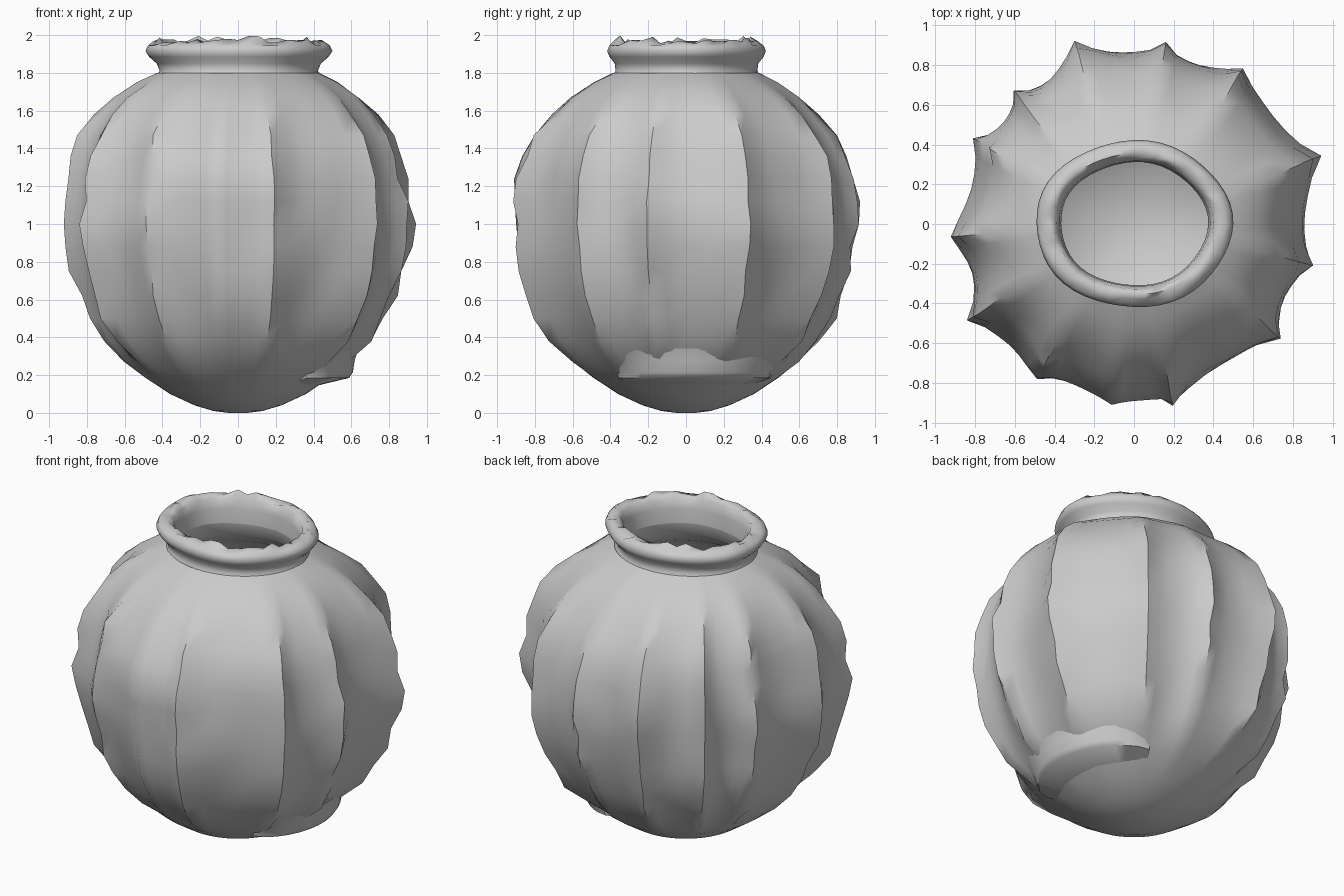
import bpy, bmesh, math, random
from mathutils import noise, Vector

if "Cube" in bpy.data.objects:
    bpy.data.objects.remove(bpy.data.objects["Cube"])

random.seed(4)
clay = bpy.data.materials.new("grey clay")
clay.diffuse_color = (0.6, 0.6, 0.6, 1)
clay.use_nodes = True
clay.node_tree.nodes["Principled BSDF"].inputs["Base Color"].default_value = clay.diffuse_color

# rib direction in degrees, crest size factor, depth of the hollow after it
RIBS = [(-176, .99, .09), (-150, 1.01, .085), (-122, .985, .05), (-97, 1.0, .03), (-78, 1.0, .1),
        (-38, 1.0, .085), (-13, .97, .09), (20, 1.03, .095), (55, 1.02, .085), (80, .97, .08),
        (108, 1.03, .085), (132, .96, .08), (152, .97, .09)]
# height, outer radius of the belly
BELLY = [(.01, .13), (.04, .23), (.1, .36), (.19, .5), (.27, .61), (.38, .73), (.5, .805),
         (.62, .862), (.75, .9), (.88, .925), (1.0, .935), (1.12, .93), (1.24, .915),
         (1.36, .885), (1.47, .84), (1.58, .76), (1.67, .665), (1.75, .54), (1.8, .43)]
SEG = 6


def loft(name, rings, cap_start=False, cap_end=False, sharp=50):
    """Skin a list of closed rings into one smooth object."""
    bm = bmesh.new()
    vs = [[bm.verts.new(p) for p in r] for r in rings]
    n = len(vs[0])
    for a, b in zip(vs, vs[1:]):
        for i in range(n):
            j = (i + 1) % n
            bm.faces.new((a[i], a[j], b[j], b[i]))
    if cap_start:
        bm.faces.new(vs[0][::-1])
    if cap_end:
        bm.faces.new(vs[-1])
    if cap_start:
        bmesh.ops.recalc_face_normals(bm, faces=bm.faces)
    me = bpy.data.meshes.new(name)
    bm.to_mesh(me)
    bm.free()
    me.materials.append(clay)
    ob = bpy.data.objects.new(name, me)
    bpy.context.collection.objects.link(ob)
    bpy.ops.object.select_all(action='DESELECT')
    ob.select_set(True)
    bpy.context.view_layer.objects.active = ob
    bpy.ops.object.shade_smooth_by_angle(angle=math.radians(sharp))
    return ob


def belly_ring(z, r):
    """Scalloped ring: sharp crests at the ribs, hollows between them."""
    strength = max(0, min(1, (z - .15) / .25, (1.8 - z) / .25))
    squash = 1 - .1 * max(0, (z - 1.4) / .4)       # oval towards the neck
    ring = []
    for k, (a0, f0, depth) in enumerate(RIBS):
        a1, f1, _ = RIBS[(k + 1) % len(RIBS)]
        if a1 < a0:
            a1 += 360
        for s in range(SEG):
            t = s / SEG
            a = math.radians(a0 + (a1 - a0) * t)
            f = f0 + (f1 - f0) * t - depth * math.sin(math.pi * t) ** .8
            f = 1 + (f - 1) * strength
            p = Vector((math.cos(a), math.sin(a), z))
            f += .035 * strength * noise.noise(p * 2.6)
            if s == 0 and a0 != -97:                # ragged crests
                f += random.uniform(-.022, .022) * strength
            # front panel: hollow above and below a swelling
            if -122 < math.degrees(a) < -78:
                f -= .03 * strength * (1 - math.exp(-((z - 1.26) / .12) ** 2))
            ring.append((r * f * p.x, r * f * p.y * squash, z))
    return ring


def base_ring():
    a = [math.atan2(y, x) for x, y, z in belly_ring(.01, .1)]
    return [(.05 * math.cos(t), .05 * math.sin(t), 0) for t in a]


# ribbed belly
loft("ribbed_body", [base_ring()] + [belly_ring(z, r) for z, r in BELLY], cap_start=True)


def oval(rx, ry, z, n=48, ragged=0):
    out = []
    for i in range(n):
        a = 2 * math.pi * i / n
        dz = random.uniform(-ragged, ragged)
        w = 1 + .012 * math.sin(5 * a + 1)
        out.append((rx * w * math.cos(a), ry * w * math.sin(a), z + dz))
    return out


# flared rim with a chipped edge, running down into the hollow
loft("flared_rim", [oval(.45, .40, 1.775), oval(.418, .375, 1.81), oval(.435, .38, 1.85),
                    oval(.475, .408, 1.885), oval(.495, .42, 1.915), oval(.482, .408, 1.945),
                    oval(.455, .38, 1.96, ragged=.015), oval(.425, .355, 1.972, ragged=.025),
                    oval(.395, .33, 1.95, ragged=.01), oval(.38, .315, 1.89), oval(.37, .31, 1.8)],
     sharp=90)

# hollow inside, straight at the neck and then widening
loft("hollow_inside", [oval(.37, .31, 1.8), oval(.385, .325, 1.72), oval(.47, .42, 1.64),
                       oval(.65, .61, 1.52), oval(.76, .74, 1.3), oval(.8, .79, 1.0),
                       oval(.75, .74, .7), oval(.61, .59, .4), oval(.37, .36, .2),
                       oval(.12, .12, .11)], cap_end=True)

# raised foot ledge low on the right side
ledge = []
for a in range(-45, 61, 7):
    c, s = math.cos(math.radians(a)), math.sin(math.radians(a))
    k = math.sin(math.pi * (a + 45) / 105.5) ** .5
    ledge.append([(r * c, r * s, z) for r, z in
                  ((.36, .13), (.51 + .08 * k, .185), (.51 + .1 * k, .215), (.57 + .05 * k, .28),
                   (.64, .34), (.5, .3))])
loft("foot_ledge", ledge, True, True)
